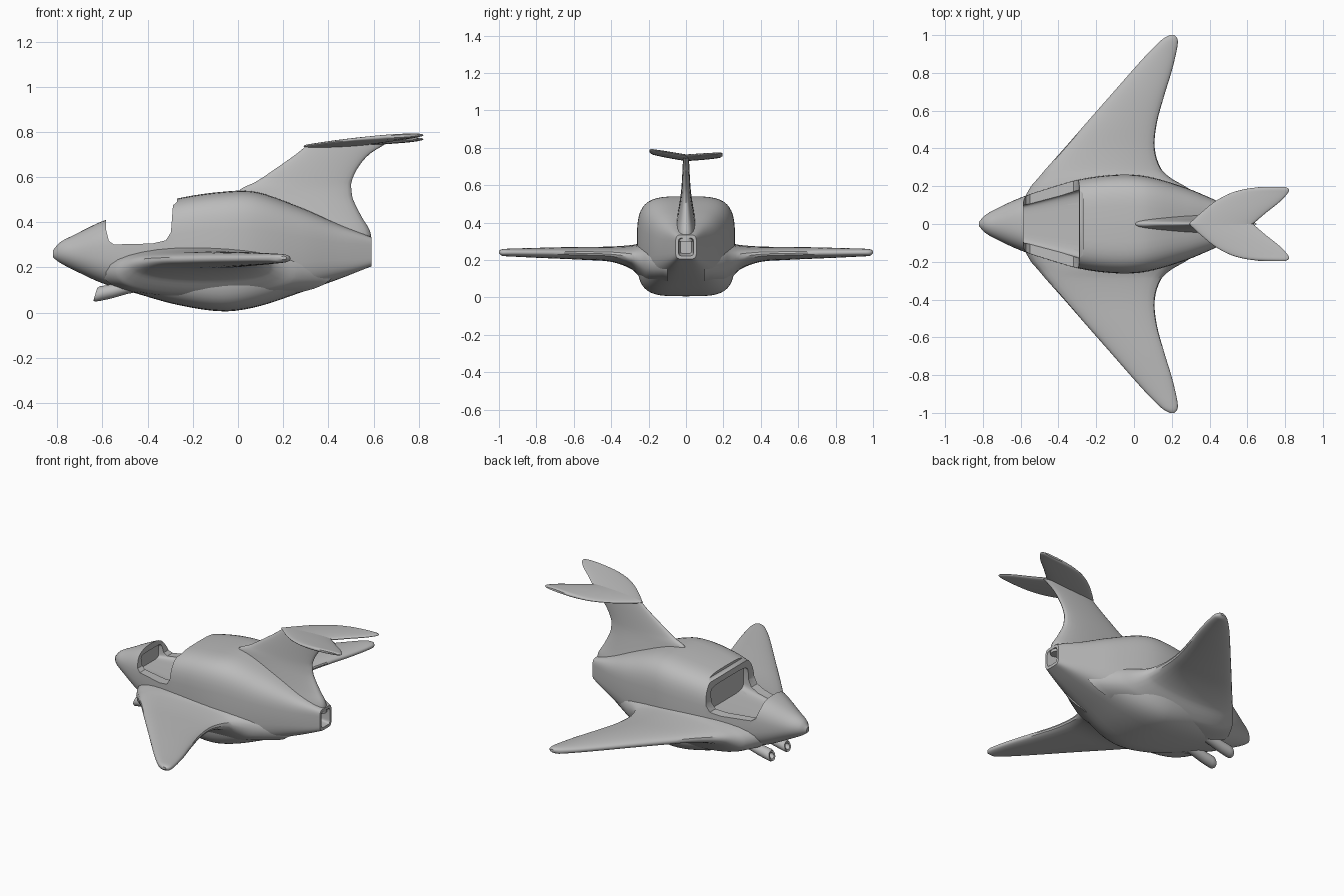
import bpy, bmesh, math
from mathutils import Vector

cube = bpy.data.objects.get("Cube")
if cube:
    bpy.data.objects.remove(cube)

grey = bpy.data.materials.new("plain_grey")
grey.use_nodes = True
COLOUR = (0.5, 0.5, 0.5, 1)
grey.diffuse_color = COLOUR
grey.node_tree.nodes["Principled BSDF"].inputs["Base Color"].default_value = COLOUR


def spow(v, p):
    return math.copysign(abs(v) ** p, v)


def dense(rows, steps):
    """Smoothly interpolate a table of stations."""
    out = []
    for i in range(len(rows) - 1):
        a, b = rows[i], rows[i + 1]
        z = rows[max(i - 1, 0)]
        c = rows[min(i + 2, len(rows) - 1)]
        for s in range(steps):
            t = s / steps
            h = (2 * t**3 - 3 * t**2 + 1, t**3 - 2 * t**2 + t, 3 * t**2 - 2 * t**3, t**3 - t**2)
            row = []
            for k in range(len(a)):
                x0, x1 = b[0] - a[0], 1
                ma = (b[k] - z[k]) / (b[0] - z[0]) * x0
                mb = (c[k] - a[k]) / (c[0] - a[0]) * x0
                row.append(h[0] * a[k] + h[1] * ma + h[2] * b[k] + h[3] * mb)
            out.append(row)
    return out + [list(rows[-1])]


def loft(name, rings, angle=35):
    """Skin a list of equal rings and cap both ends."""
    bm = bmesh.new()
    vs = [[bm.verts.new(p) for p in r] for r in rings]
    n = len(vs[0])
    for a, b in zip(vs, vs[1:]):
        for i in range(n):
            j = (i + 1) % n
            bm.faces.new((a[i], a[j], b[j], b[i]))
    bm.faces.new(vs[0])
    bm.faces.new(vs[-1])
    bmesh.ops.recalc_face_normals(bm, faces=bm.faces)
    me = bpy.data.meshes.new(name)
    bm.to_mesh(me)
    bm.free()
    me.materials.append(grey)
    ob = bpy.data.objects.new(name, me)
    bpy.context.collection.objects.link(ob)
    smooth(ob, angle)
    return ob


def smooth(ob, angle=35):
    bpy.ops.object.select_all(action="DESELECT")
    ob.select_set(True)
    bpy.context.view_layer.objects.active = ob
    bpy.ops.object.shade_smooth_by_angle(angle=math.radians(angle))


def section(x, hw, zb, zt, n, count=48):
    """Rounded-box section across the x axis."""
    mid, hh = (zb + zt) / 2, (zt - zb) / 2
    ring = []
    for i in range(count):
        t = math.tau * i / count
        ring.append((x, hw * spow(math.cos(t), 2 / n), mid + hh * spow(math.sin(t), 2 / n)))
    return ring


def foil(lead, trail, half, count=32):
    """Lens-shaped chord section as (along, thickness) pairs."""
    mid, hc = (lead + trail) / 2, (trail - lead) / 2
    return [(mid + hc * math.cos(math.tau * i / count),
             half * spow(math.sin(math.tau * i / count), 0.8)) for i in range(count)]


def cut(ob, *cutters):
    bpy.context.view_layer.objects.active = ob
    for c in cutters:
        m = ob.modifiers.new("cut", "BOOLEAN")
        m.object, m.solver = c, "EXACT"
        bpy.ops.object.modifier_apply(modifier=m.name)
    smooth(ob)


# Fuselage: x, half width, bottom, top, squareness
body = [
    (-0.82, 0.012, 0.245, 0.275, 2), (-0.79, 0.045, 0.222, 0.31, 2),
    (-0.73, 0.08, 0.19, 0.342, 2.1), (-0.6, 0.14, 0.13, 0.405, 2.6),
    (-0.45, 0.19, 0.085, 0.452, 3.2), (-0.27, 0.24, 0.035, 0.505, 3.8),
    (-0.07, 0.262, 0.006, 0.535, 4), (0.08, 0.25, 0.025, 0.535, 3.8),
    (0.28, 0.19, 0.09, 0.465, 3.4), (0.45, 0.118, 0.15, 0.39, 3.6),
    (0.59, 0.056, 0.205, 0.335, 5)]
fuselage = loft("fuselage", [section(*r) for r in dense(body, 5)])

# Wings: y, leading x, trailing x, bottom, top
wing = [
    (0.1, -0.6, 0.42, 0.06, 0.3), (0.2, -0.545, 0.27, 0.07, 0.295),
    (0.24, -0.51, 0.2, 0.1, 0.29), (0.29, -0.468, 0.145, 0.15, 0.28),
    (0.4, -0.37, 0.11, 0.19, 0.272), (0.53, -0.257, 0.12, 0.2, 0.27),
    (0.68, -0.125, 0.16, 0.207, 0.268), (0.8, -0.02, 0.197, 0.212, 0.265),
    (0.9, 0.07, 0.222, 0.217, 0.262), (0.96, 0.13, 0.232, 0.22, 0.26),
    (0.985, 0.16, 0.228, 0.223, 0.257), (1.0, 0.19, 0.215, 0.235, 0.25)]
wings = []
for side, label in ((1, "back"), (-1, "front")):
    rings = [[(x, side * y, (zb + zt) / 2 + t) for x, t in foil(a, b, (zt - zb) / 2)]
             for y, a, b, zb, zt in dense(wing, 4)]
    wings.append(loft(label + "_wing", rings, 50))

# Tail fin: z, leading x, trailing x, half thickness
fin = [
    (0.3, 0.0, 0.59, 0.075), (0.36, 0.0, 0.585, 0.062), (0.42, 0.0, 0.55, 0.05),
    (0.5, 0.0, 0.51, 0.036), (0.545, 0.01, 0.502, 0.029), (0.58, 0.08, 0.503, 0.025),
    (0.64, 0.17, 0.53, 0.021), (0.7, 0.255, 0.58, 0.018), (0.745, 0.31, 0.65, 0.016)]
loft("tail_fin", [[(x, t, z) for x, t in foil(a, b, h)] for z, a, b, h in dense(fin, 4)], 50)

# Forked tailplane: y, leading x, trailing x, half thickness
half = [
    (0.0, 0.29, 0.63, 0.014), (0.06, 0.355, 0.7, 0.014), (0.12, 0.43, 0.775, 0.013),
    (0.165, 0.515, 0.815, 0.012), (0.185, 0.59, 0.82, 0.011), (0.195, 0.66, 0.805, 0.006)]
for side, label in ((1, "back"), (-1, "front")):
    rings = [[(x, side * y, 0.737 + 0.06 * (x - 0.3) + 0.05 * y - side * y * 0.05 + t)
              for x, t in foil(a, b, h)] for y, a, b, h in dense(half, 4)]
    loft(label + "_tailplane", rings, 50)

# Open cockpit: saddle-shaped cut plus a rounded tub
saddle = [(-0.585, 0.7), (-0.585, 0.37), (-0.572, 0.318), (-0.55, 0.302), (-0.38, 0.306),
          (-0.32, 0.32), (-0.297, 0.355), (-0.288, 0.475), (-0.27, 0.49), (-0.27, 0.7)]
saddle_cutter = loft("saddle_cutter", [[(x, y, z) for x, z in saddle] for y in (-0.5, 0.5)])
tub_cutter = loft("tub_cutter", [section(-0.6, 0.095, 0.285, 0.37, 6),
                                 section(-0.255, 0.19, 0.285, 0.45, 6)])
# Square exhaust opening
exhaust_cutter = loft("exhaust_cutter", [section(0.53, 0.03, 0.235, 0.305, 6),
                                         section(0.6, 0.043, 0.22, 0.32, 6)])
cut(fuselage, saddle_cutter, tub_cutter, exhaust_cutter)
for w in wings:
    cut(w, saddle_cutter, tub_cutter)
for c in (saddle_cutter, tub_cutter, exhaust_cutter):
    bpy.data.objects.remove(c)

# Gun pods: x, centre z, radius, ending inside the bore
pod = [(-0.42, 0.125, 0.03), (-0.48, 0.115, 0.032), (-0.55, 0.096, 0.033), (-0.6, 0.086, 0.034),
       (-0.622, 0.083, 0.034), (-0.632, 0.081, 0.028), (-0.63, 0.081, 0.018), (-0.6, 0.086, 0.016)]
for side, label in ((1, "back"), (-1, "front")):
    rings = [[(x + 0.3 * r * math.sin(a), side * 0.075 + r * math.cos(a), z + r * math.sin(a))
              for a in (math.tau * i / 24 for i in range(24))] for x, z, r in pod]
    loft(label + "_gun_pod", rings, 50)
